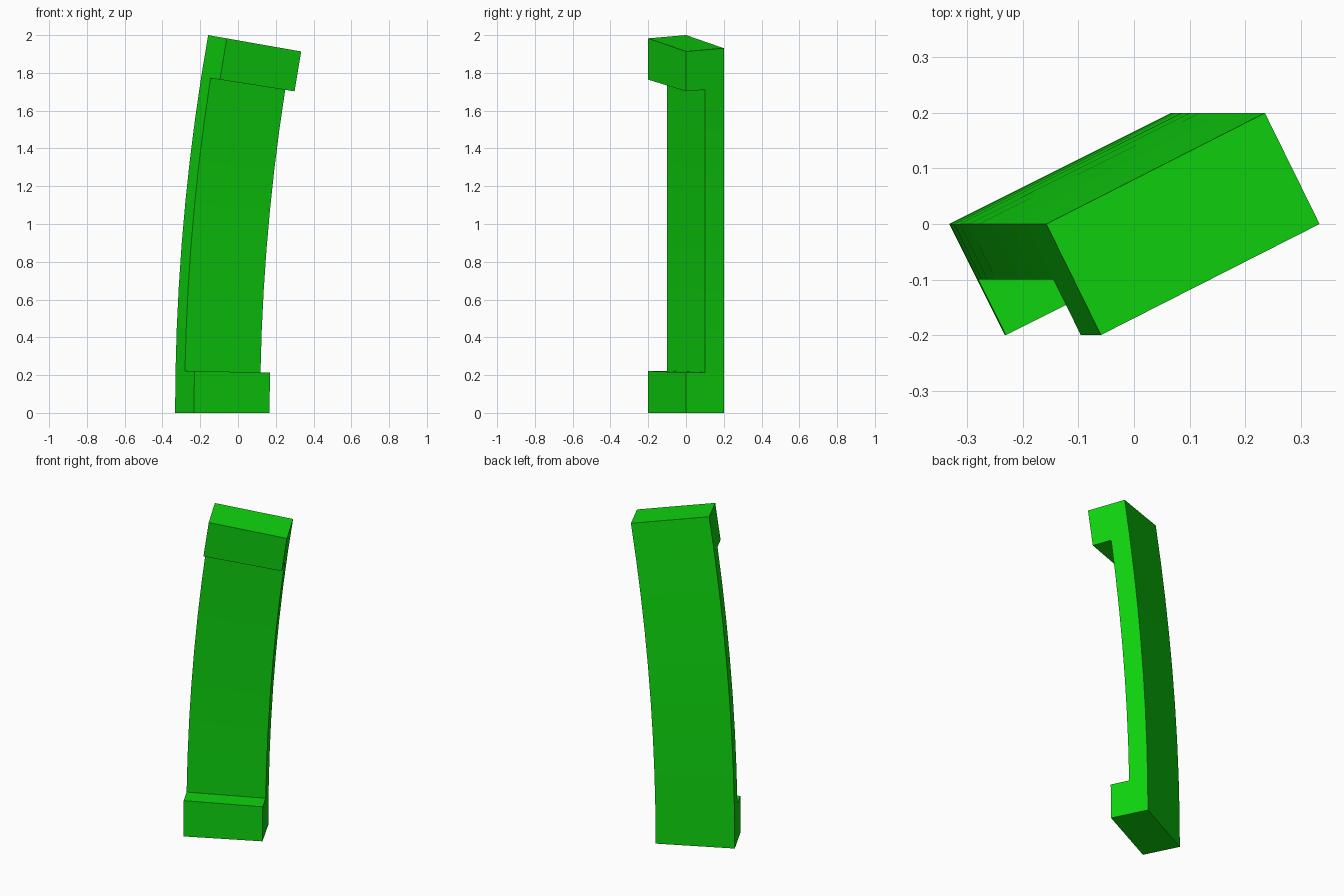
import bpy
import bmesh
import math
from mathutils import Vector

cube = bpy.data.objects.get("Cube")
if cube:
    bpy.data.objects.remove(cube, do_unlink=True)

SEGMENTS = 9                      # the two end blocks take one segment each
TOTAL_ANGLE = math.radians(10)    # bend over the full height
PIVOT_X = 11.185                  # bend centre, at z = 0
BACK_CORNER = Vector((-0.333, 0.0))
ALONG = Vector((0.4, 0.2))        # width direction in plan
DEPTH = Vector((0.05, -0.1, 0))   # half of the thickness, towards the front

# Green material
green = bpy.data.materials.new("bright_green")
colour = (0.0044, 0.66, 0.0044, 1.0)
green.diffuse_color = colour
green.use_nodes = True
green.node_tree.nodes["Principled BSDF"].inputs["Base Color"].default_value = colour

bm = bmesh.new()

# Straight back sheet; z holds the fraction of the height
rows = []
for i in range(SEGMENTS + 1):
    rows.append([bm.verts.new((p.x, p.y, i / SEGMENTS))
                 for p in (BACK_CORNER, BACK_CORNER + ALONG)])
sheet = [bm.faces.new((a[0], a[1], b[1], b[0])) for a, b in zip(rows, rows[1:])]

# Thicken the sheet into the long slab
slab = bmesh.ops.extrude_face_region(bm, geom=sheet)["geom"]
bmesh.ops.translate(bm, vec=DEPTH,
                    verts=[g for g in slab if isinstance(g, bmesh.types.BMVert)])

# Pull the first and last front faces out as end blocks
front = sorted((g for g in slab if isinstance(g, bmesh.types.BMFace)),
               key=lambda f: f.calc_center_median().z)
blocks = bmesh.ops.extrude_discrete_faces(bm, faces=[front[0], front[-1]])["faces"]
bmesh.ops.translate(bm, vec=DEPTH, verts=[v for f in blocks for v in f.verts])

# Bend the whole piece sideways around the pivot
for v in bm.verts:
    radius = PIVOT_X - v.co.x
    angle = v.co.z * TOTAL_ANGLE
    v.co.x = PIVOT_X - radius * math.cos(angle)
    v.co.z = radius * math.sin(angle)

bmesh.ops.recalc_face_normals(bm, faces=bm.faces[:])
mesh = bpy.data.meshes.new("curved_handle")
bm.to_mesh(mesh)
bm.free()
mesh.materials.append(green)
handle = bpy.data.objects.new("curved_handle", mesh)
bpy.context.collection.objects.link(handle)
